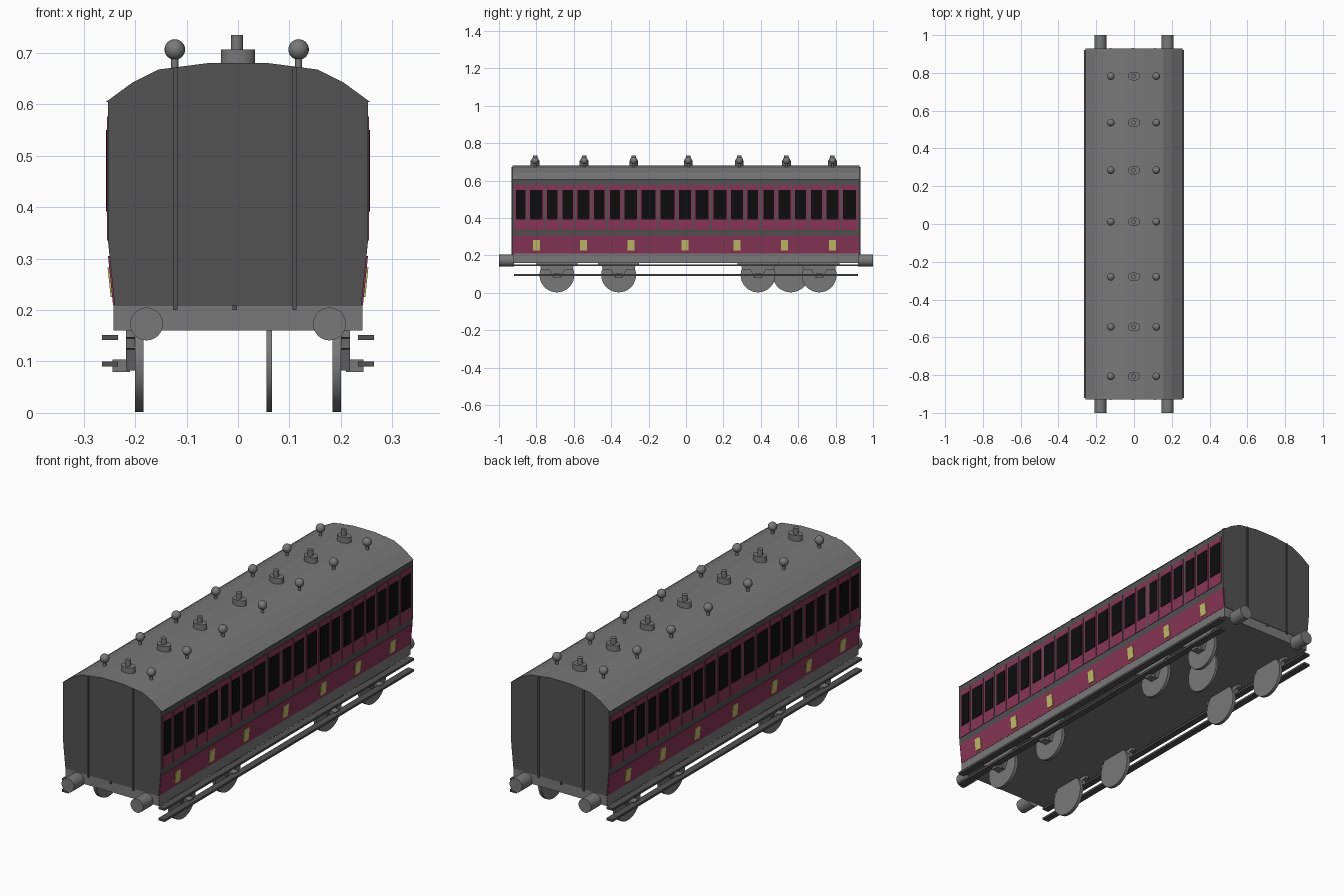
import bpy, bmesh, math
from mathutils import Matrix, Vector

if "Cube" in bpy.data.objects:
    bpy.data.objects.remove(bpy.data.objects["Cube"])


def material(name, rgb):
    m = bpy.data.materials.new(name)
    m.diffuse_color = (*rgb, 1)
    m.use_nodes = True
    m.node_tree.nodes["Principled BSDF"].inputs["Base Color"].default_value = m.diffuse_color
    return m


GREY = material("grey", (0.19, 0.19, 0.19))
DARK = material("dark_grey", (0.085, 0.085, 0.085))
MAROON = material("maroon", (0.25, 0.036, 0.09))
BLACK = material("window_black", (0.004, 0.004, 0.004))
YELLOW = material("yellow", (0.54, 0.50, 0.14))


def finish(name, bm, *mats, smooth=False):
    bmesh.ops.recalc_face_normals(bm, faces=bm.faces)
    me = bpy.data.meshes.new(name)
    bm.to_mesh(me)
    bm.free()
    for m in mats:
        me.materials.append(m)
    ob = bpy.data.objects.new(name, me)
    bpy.context.collection.objects.link(ob)
    if smooth:
        bpy.context.view_layer.objects.active = ob
        ob.select_set(True)
        bpy.ops.object.shade_smooth_by_angle(angle=math.radians(35))
        ob.select_set(False)
    return ob


def prism(bm, pts, offset):
    """Extrude a closed 3D outline along an offset."""
    face = bm.faces.new([bm.verts.new(p) for p in pts])
    ext = bmesh.ops.extrude_face_region(bm, geom=[face])
    verts = [g for g in ext["geom"] if isinstance(g, bmesh.types.BMVert)]
    bmesh.ops.translate(bm, vec=offset, verts=verts)


def box(bm, x0, x1, y0, y1, z0, z1):
    prism(bm, [(x0, y0, z0), (x1, y0, z0), (x1, y1, z0), (x0, y1, z0)], Vector((0, 0, z1 - z0)))


def cylinder(bm, centre, r, depth, axis, n=32, scale=(1, 1, 1)):
    rot = {"x": Matrix.Rotation(math.pi / 2, 4, "Y"),
           "y": Matrix.Rotation(math.pi / 2, 4, "X"), "z": Matrix.Identity(4)}[axis]
    mat = Matrix.Translation(centre) @ Matrix.Diagonal((*scale, 1)) @ rot
    bmesh.ops.create_cone(bm, cap_ends=True, segments=n, radius1=r, radius2=r, depth=depth, matrix=mat)


SIDE_X, BEND_Z, FOOT_X, FOOT_Z = 0.253, 0.335, 0.240, 0.208


def wall_x(z):
    """Half width of the body wall at a height."""
    t = min(1, max(0, (z - FOOT_Z) / (BEND_Z - FOOT_Z)))
    return FOOT_X + (SIDE_X - FOOT_X) * t


def plate(bm, s, y0, y1, z0, z1, out):
    """Thin plate that follows the body wall on side s."""
    pts = [(s * (wall_x(z0) + out), y0, z0), (s * (wall_x(z0) + out), y1, z0),
           (s * (wall_x(z1) + out), y1, z1), (s * (wall_x(z1) + out), y0, z1)]
    prism(bm, pts, Vector((-s * (out + 0.002), 0, 0)))


# Body and roof in one section; upward faces take the roof grey
half = [(FOOT_X, FOOT_Z), (SIDE_X, BEND_Z), (SIDE_X, 0.605), (0.257, 0.605),
        (0.205, 0.643), (0.155, 0.668), (0.055, 0.681)]
section = half + [(-x, z) for x, z in reversed(half)]
bm = bmesh.new()
prism(bm, [(x, -0.928, z) for x, z in section], Vector((0, 1.856, 0)))
bmesh.ops.recalc_face_normals(bm, faces=bm.faces)
for f in bm.faces:
    f.material_index = 1 if f.normal.z > 0.3 else 0
finish("body_shell", bm, DARK, GREY)

# Underframe
bm = bmesh.new()
box(bm, -0.242, 0.242, -0.926, 0.926, 0.16, 0.21)
finish("underframe", bm, GREY)

# Side panels, windows and door plates
doors = [-0.80, -0.548, -0.295, -0.005, 0.273, 0.527, 0.783]
edges = [-0.922] + [(a + b) / 2 for a, b in zip(doors, doors[1:])] + [0.922]
panels, windows, plaques = bmesh.new(), bmesh.new(), bmesh.new()
for s in (-1, 1):
    plate(panels, s, -0.925, 0.925, FOOT_Z + 0.001, 0.305, 0.003)
    for i, d in enumerate(doors):
        lo, hi = edges[i] + 0.006, edges[i + 1] - 0.006
        bays = [(lo, d - 0.049), (d - 0.041, d + 0.041), (d + 0.049, hi)]
        for a, b in bays:
            plate(panels, s, a, b, BEND_Z, 0.577, 0.002)
            inset = 0.008 if b - a < 0.1 else 0.014
            plate(windows, s, a + inset, b - inset, 0.392, 0.55, 0.004)
        plate(plaques, s, d - 0.019, d + 0.019, 0.225, 0.283, 0.006)
finish("maroon_panels", panels, MAROON)
finish("windows", windows, BLACK)
finish("door_plaques", plaques, YELLOW)

# End pipes
bm = bmesh.new()
for s in (-1, 1):
    for x in (-0.122, 0.11):
        box(bm, x - 0.004, x + 0.004, s * 0.927, s * 0.933, 0.20, 0.672)
    box(bm, -0.011, -0.002, s * 0.925, s * 0.932, 0.20, 0.21)
finish("end_pipes", bm, DARK)

# Buffers
bm = bmesh.new()
for sx in (-1, 1):
    for sy in (-1, 1):
        cylinder(bm, (sx * 0.178, sy * 0.96, 0.173), 0.032, 0.08, "y")
finish("buffers", bm, GREY, smooth=True)

# Wheels: four per side and one inner disc
axles = [-0.69, -0.36, 0.385, 0.712]
bm = bmesh.new()
for y in axles:
    for s in (-1, 1):
        cylinder(bm, (s * 0.192, y, 0.095), 0.093, 0.016, "x", 36)
cylinder(bm, (0.061, 0.56, 0.1), 0.098, 0.011, "x", 36)
finish("wheels", bm, GREY, smooth=True)

# Axle guards with springs and axle boxes
guard = [(0.11, 0.162), (0.11, 0.147), (0.09, 0.145), (0.085, 0.125), (0.04, 0.122), (0.022, 0.082)]
outline = guard + [(-y, z) for y, z in reversed(guard)]
bm = bmesh.new()
for c in axles:
    for s in (-1, 1):
        prism(bm, [(s * 0.2, c + y, z) for y, z in outline], Vector((s * 0.018, 0, 0)))
        box(bm, s * 0.21, s * 0.244, c - 0.018, c + 0.018, 0.08, 0.104)
finish("axle_guards", bm, GREY)

# Footboards
bm = bmesh.new()
for s in (-1, 1):
    for z in (0.142, 0.09):
        box(bm, s * 0.233, s * 0.265, -0.92, 0.92, z, z + 0.01)
finish("footboards", bm, DARK)

# Roof lamps and ventilators
lamps, vents = bmesh.new(), bmesh.new()
for y in (-0.807, -0.545, -0.28, 0.012, 0.285, 0.537, 0.783):
    for x in (-0.123, 0.118):
        bmesh.ops.create_uvsphere(lamps, u_segments=20, v_segments=12, radius=0.02,
                                  matrix=Matrix.Translation((x, y, 0.707)))
        cylinder(lamps, (x, y, 0.678), 0.007, 0.03, "z", 12)
    cylinder(vents, (0, y, 0.69), 0.033, 0.034, "z", 24, (1, 0.7, 1))
    cylinder(vents, (-0.002, y, 0.715), 0.012, 0.04, "z", 16)
finish("roof_lamps", lamps, GREY, smooth=True)
finish("roof_ventilators", vents, GREY, smooth=True)
